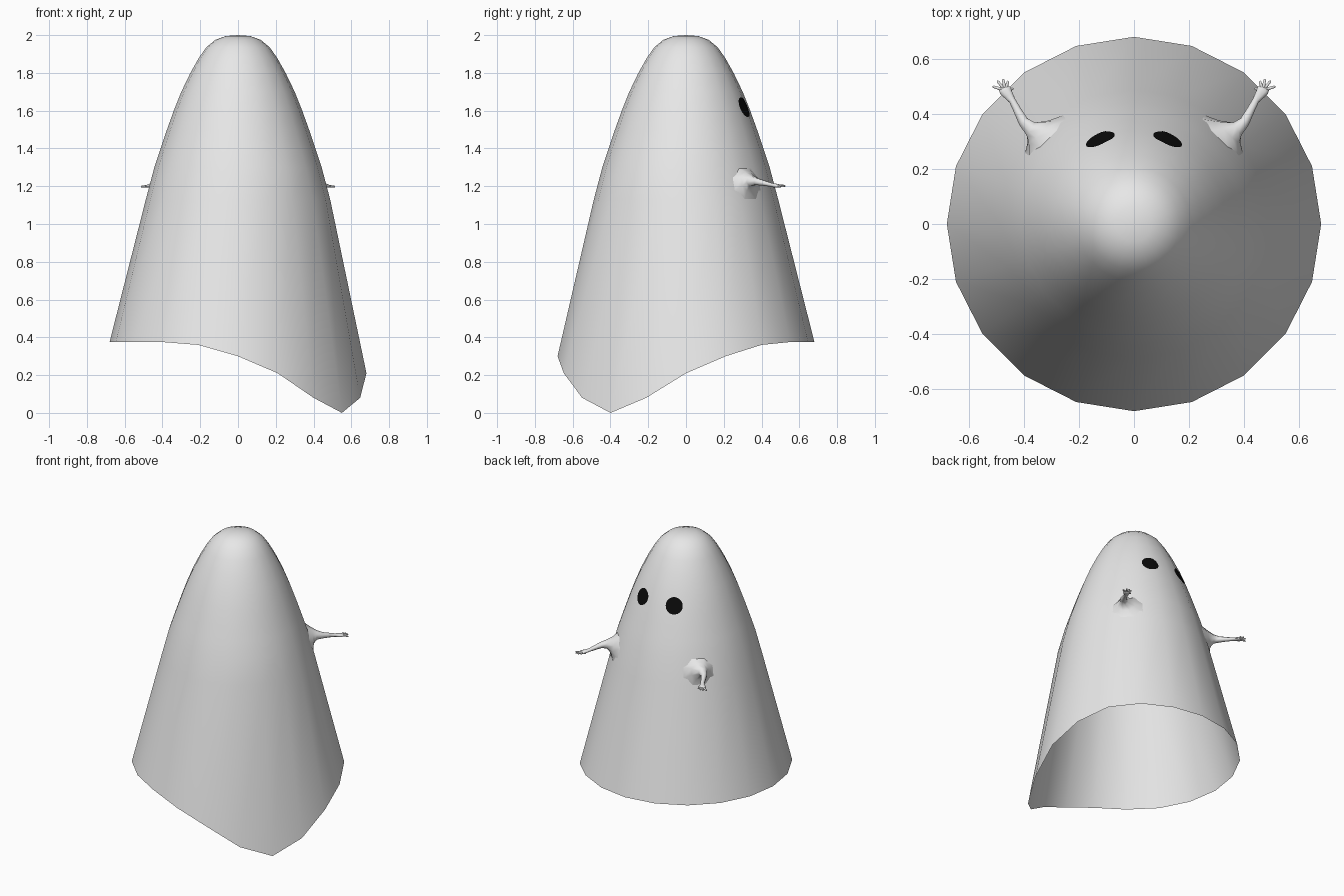
import bpy, bmesh, math
from mathutils import Vector
from mathutils.bvhtree import BVHTree

cube = bpy.data.objects.get("Cube")
if cube:
    bpy.data.objects.remove(cube, do_unlink=True)


def material(name, color):
    m = bpy.data.materials.new(name)
    m.use_nodes = True
    m.diffuse_color = color
    m.node_tree.nodes["Principled BSDF"].inputs["Base Color"].default_value = color
    return m


SHEET = material("sheet white", (0.8, 0.8, 0.8, 1))
BLACK = material("eye black", (0.003, 0.003, 0.003, 1))


def finish(bm, name, mat, fix_normals=True):
    if fix_normals:
        bmesh.ops.recalc_face_normals(bm, faces=bm.faces)
    for f in bm.faces:
        f.smooth = True
    me = bpy.data.meshes.new(name)
    bm.to_mesh(me)
    bm.free()
    me.materials.append(mat)
    ob = bpy.data.objects.new(name, me)
    bpy.context.collection.objects.link(ob)
    return ob


def bridge(bm, a, b):
    n = len(a)
    for i in range(n):
        bm.faces.new((a[i], a[(i + 1) % n], b[(i + 1) % n], b[i]))


# Draped sheet: open lathe with a hem that dips to one corner
SIDES = 20
PROFILE = [(0.68, 0.375), (0.488, 1.13), (0.443, 1.3), (0.41, 1.4), (0.376, 1.5),
           (0.34, 1.6), (0.3, 1.7), (0.252, 1.8), (0.207, 1.88), (0.168, 1.935),
           (0.12, 1.975), (0.065, 1.995)]
HEM = [0.0, 0.08, 0.21, 0.3, 0.36]      # hem height by steps away from the low corner
LOW = SIDES - 2

bm = bmesh.new()
rings = []
for k, (r, z) in enumerate(PROFILE):
    ring = []
    for i in range(SIDES):
        a = math.tau * i / SIDES
        step = min(abs(i - LOW), SIDES - abs(i - LOW))
        h = HEM[step] if k == 0 and step < len(HEM) else z
        ring.append(bm.verts.new((r * math.cos(a), r * math.sin(a), h)))
    rings.append(ring)
for lower, upper in zip(rings, rings[1:]):
    bridge(bm, lower, upper)
tip = bm.verts.new((0, 0, 2))
for i in range(SIDES):
    bm.faces.new((rings[-1][i], rings[-1][(i + 1) % SIDES], tip))
bm.normal_update()
surface = BVHTree.FromBMesh(bm)
finish(bm, "sheet_body", SHEET, False)


# Eyes: thin round plates that follow the sheet
def eye(name, side):
    centre = Vector((side * 0.125, 0.313, 1.62))
    out = Vector((centre.x, centre.y, 0.13)).normalized()
    across = Vector((0, 0, 1)).cross(out).normalized()
    up = out.cross(across)
    bm = bmesh.new()

    def on_sheet(p):
        hit = surface.ray_cast(p + out * 0.3, -out)[0]
        return bm.verts.new(hit + out * 0.004)

    mid, last = on_sheet(centre), None
    n = 24
    for k in range(1, 5):
        r = 0.056 * k / 4
        ring = [on_sheet(centre + across * r * math.cos(math.tau * i / n)
                         + up * r * math.sin(math.tau * i / n)) for i in range(n)]
        if last:
            bridge(bm, last, ring)
        else:
            for i in range(n):
                bm.faces.new((mid, ring[i], ring[(i + 1) % n]))
        last = ring
    for f in bm.faces:
        f.normal_update()
        if f.normal.dot(out) < 0:
            f.normal_flip()
    finish(bm, name, BLACK, False)


# Tapered tube through (point, half width, half height) sections
def loft(bm, sections, side, sides=8, rooted=False):
    pts = [Vector((p[0] * side, p[1], p[2])) for p, w, h in sections]
    last = None
    for k, (p, w, h) in enumerate(sections):
        c = pts[k]
        t = (pts[min(k + 1, len(pts) - 1)] - pts[max(k - 1, 0)]).normalized()
        if rooted and k < 2:
            t = Vector((side, 1, 0.2)).normalized()
        wide = t.cross(Vector((0, 0, 1))).normalized()
        tall = wide.cross(t)
        ring = []
        for i in range(sides):
            a = math.tau * (i + 0.5) / sides
            ca, sa = math.cos(a), math.sin(a)
            if rooted and k < 2:        # square foot where the arm meets the sheet
                m = max(abs(ca), abs(sa))
                ca, sa = ca / m, sa / m
            v = c + wide * w * ca + tall * h * sa
            if rooted and k == 0:
                v = surface.find_nearest(v)[0]
            ring.append(bm.verts.new(v))
        if last:
            bridge(bm, last, ring)
        last = ring
    bm.faces.new(last)


# Arms with flared root, flat palm and spread fingers
ARM = [((0.33, 0.33, 1.215), 0.1, 0.085),
       ((0.345, 0.335, 1.225), 0.055, 0.05),
       ((0.375, 0.345, 1.23), 0.03, 0.03),
       ((0.402, 0.372, 1.225), 0.02, 0.02),
       ((0.422, 0.41, 1.217), 0.016, 0.015),
       ((0.442, 0.448, 1.208), 0.013, 0.011),
       ((0.456, 0.468, 1.204), 0.019, 0.011),
       ((0.468, 0.485, 1.202), 0.024, 0.01),
       ((0.477, 0.497, 1.2), 0.018, 0.007)]
TIPS = [(0.438, 0.492, 1.2), (0.457, 0.52, 1.203), (0.476, 0.527, 1.202),
        (0.497, 0.521, 1.2), (0.514, 0.5, 1.197)]


def arm(name, side):
    bm = bmesh.new()
    loft(bm, ARM, side, rooted=True)
    palm = Vector((0.468, 0.485, 1.202))
    for tip in TIPS:
        end = Vector(tip)
        loft(bm, [(palm.lerp(end, 0.2), 0.007, 0.007),
                  (palm.lerp(end, 0.6), 0.006, 0.006),
                  (palm.lerp(end, 0.9), 0.005, 0.005),
                  (end, 0.002, 0.002)], side, sides=6)
    finish(bm, name, SHEET)


for label, side in (("left", 1), ("right", -1)):
    eye(label + "_eye", side)
    arm(label + "_arm", side)
